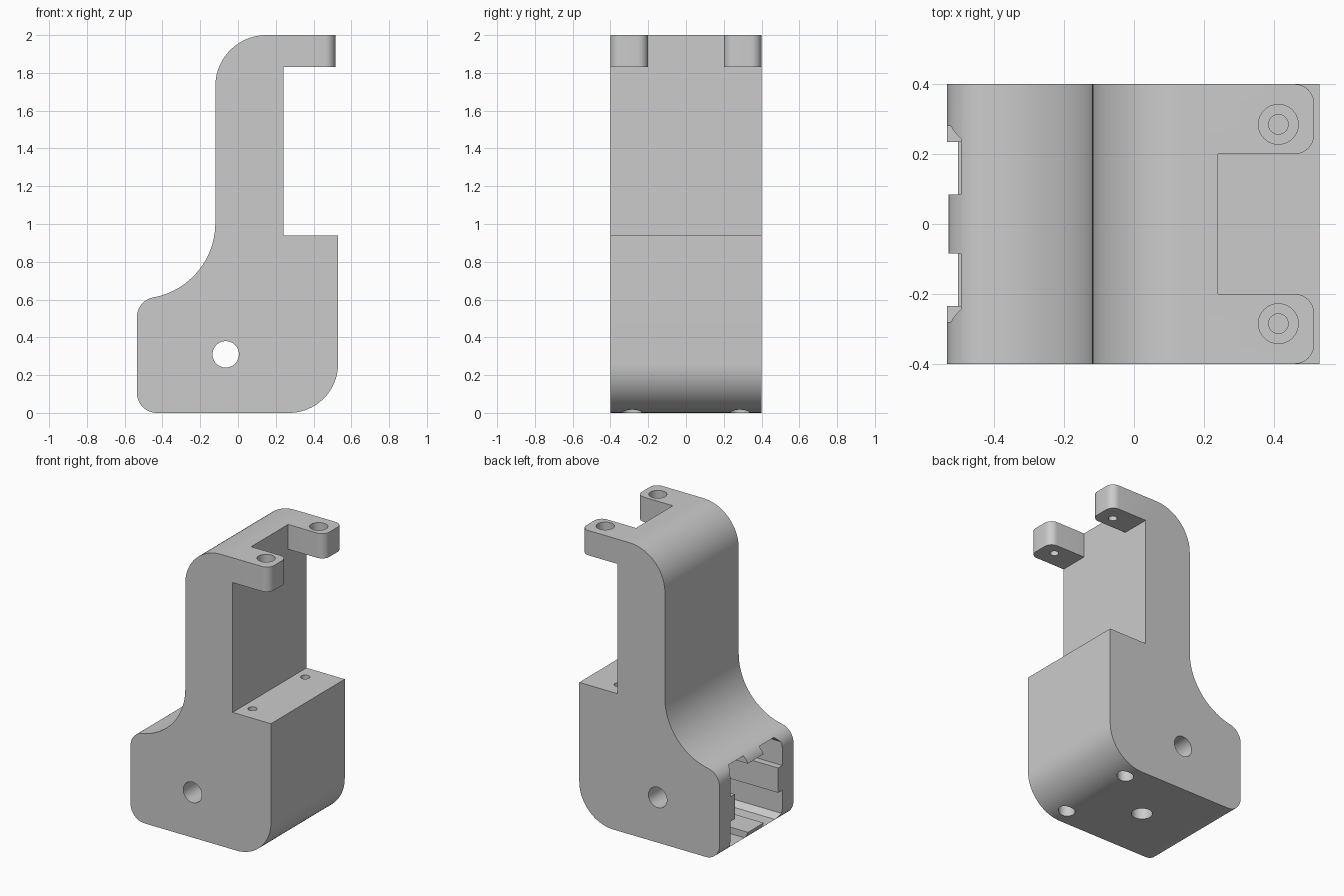
import bpy, bmesh
from math import sin, cos, radians
from mathutils import Matrix, Vector

old = bpy.data.objects.get("Cube")
if old:
    bpy.data.objects.remove(old, do_unlink=True)

grey = bpy.data.materials.new("light_grey")
grey.use_nodes = True
GREY = (0.6, 0.6, 0.6, 1)
grey.diffuse_color = GREY
grey.node_tree.nodes["Principled BSDF"].inputs["Base Color"].default_value = GREY


def arc(cx, cz, r, start, end, n=20):
    angles = [radians(start + (end - start) * i / n) for i in range(n + 1)]
    return [(cx + r * cos(a), cz + r * sin(a)) for a in angles]


def make_object(name, bm):
    bmesh.ops.recalc_face_normals(bm, faces=bm.faces)
    mesh = bpy.data.meshes.new(name)
    bm.to_mesh(mesh)
    bm.free()
    mesh.materials.append(grey)
    obj = bpy.data.objects.new(name, mesh)
    bpy.context.collection.objects.link(obj)
    return obj


def prism(name, points, direction):
    """Extrude a closed loop of 3D points."""
    bm = bmesh.new()
    face = bm.faces.new([bm.verts.new(p) for p in points])
    grown = bmesh.ops.extrude_face_region(bm, geom=[face], use_keep_orig=True)
    verts = [v for v in grown["geom"] if isinstance(v, bmesh.types.BMVert)]
    bmesh.ops.translate(bm, verts=verts, vec=direction)
    return make_object(name, bm)


def rod(name, start, end, r):
    """Cylinder between two points."""
    start, end = Vector(start), Vector(end)
    axis = end - start
    turn = Vector((0, 0, 1)).rotation_difference(axis).to_matrix().to_4x4()
    bm = bmesh.new()
    bmesh.ops.create_cone(bm, cap_ends=True, segments=40, radius1=r, radius2=r,
                          depth=axis.length,
                          matrix=Matrix.Translation((start + end) / 2) @ turn)
    return make_object(name, bm)


def cut(target, cutter):
    cutter.hide_render = True
    mod = target.modifiers.new("cut", "BOOLEAN")
    mod.operation = "DIFFERENCE"
    mod.solver = "EXACT"
    mod.object = cutter
    bpy.context.view_layer.objects.active = target
    bpy.ops.object.modifier_apply(modifier=mod.name)
    bpy.data.objects.remove(cutter, do_unlink=True)


# Bracket body: side outline extruded across the depth
outline = (arc(-0.43, 0.105, 0.105, 180, 270, 12)
           + arc(0.27, 0.26, 0.26, 270, 360)
           + [(0.53, 0.94), (0.24, 0.94), (0.24, 1.83), (0.515, 1.83), (0.515, 2)]
           + arc(0.15, 2 - 0.27, 0.27, 90, 180)
           + arc(-0.52, 1.005, 0.4, 0, -79.7, 24)
           + arc(-0.43, 0.508, 0.105, 100.3, 180, 12)[1:])
body = prism("bracket_body", [(x, -0.4, z) for x, z in outline], (0, 0.8, 0))

# Gap between the two top tabs
gap = [(0.24, -0.2), (0.7, -0.2), (0.7, 0.2), (0.24, 0.2)]
cut(body, prism("tab_gap", [(x, y, 1.7) for x, y in gap], (0, 0, 0.5)))

# Rounded tab corners
bm = bmesh.new()
bm.from_mesh(body.data)
corners = [e for e in bm.edges
           if all(v.co.z > 1.8 and v.co.x > 0.5 for v in e.verts)
           and abs(e.verts[0].co.z - e.verts[1].co.z) > 0.1]
bmesh.ops.bevel(bm, geom=corners, offset=0.055, segments=8, profile=0.5,
                affect="EDGES")
bm.to_mesh(body.data)
bm.free()

# Square pocket, open to one side, with a rail along each wall
side = [(-0.245, 0.28), (-0.085, 0.28), (-0.085, 0.235),
        (0.085, 0.235), (0.085, 0.28), (0.245, 0.28)]
pocket = []
for quarter in range(4):
    turn = Matrix.Rotation(radians(-90 * quarter), 2)
    pocket += [turn @ Vector(p) for p in side]
cut(body, prism("pocket", [(-0.7, p.x, 0.31 + p.y) for p in pocket], (0.9, 0, 0)))

# Cross holes through the pocket walls and floor
cut(body, rod("cross_hole", (-0.065, -0.6, 0.31), (-0.065, 0.6, 0.31), 0.07))
cut(body, rod("floor_hole", (-0.065, 0, -0.1), (-0.065, 0, 0.2), 0.066))

# Stepped screw holes in the tabs and the block
for y in (-0.285, 0.285):
    cut(body, rod("tab_hole", (0.413, y, 1.7), (0.413, y, 2.1), 0.028))
    cut(body, rod("tab_recess", (0.413, y, 1.91), (0.413, y, 2.1), 0.057))
    cut(body, rod("block_hole", (0.31, y, -0.1), (0.31, y, 1.1), 0.029))
    cut(body, rod("block_recess", (0.31, y, -0.1), (0.31, y, 0.3), 0.052))

# Smooth curves, sharp edges
bpy.ops.object.select_all(action="DESELECT")
body.select_set(True)
bpy.context.view_layer.objects.active = body
bpy.ops.object.shade_smooth_by_angle(angle=radians(30))
